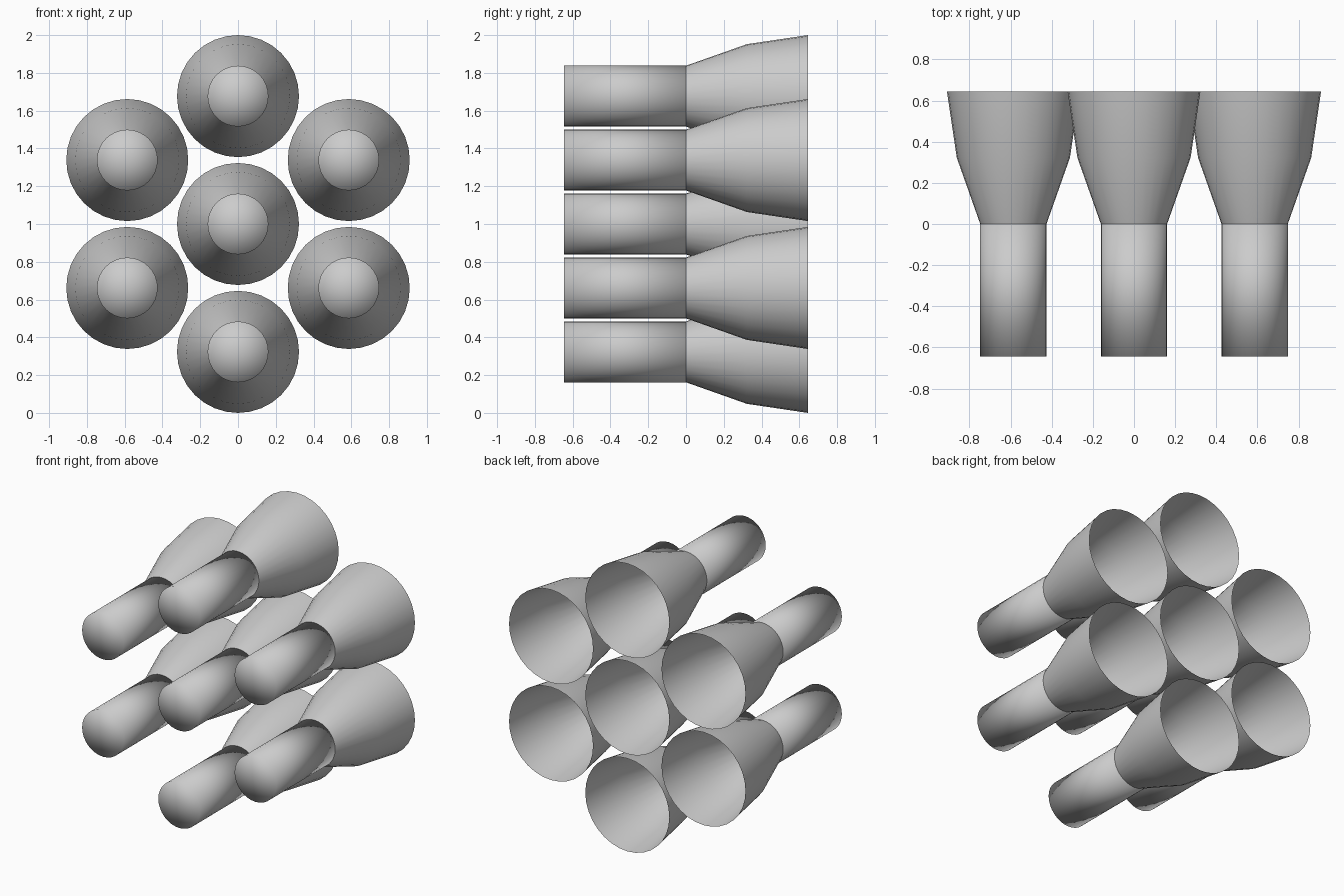
import bpy, bmesh
from math import sin, cos, pi

if "Cube" in bpy.data.objects:
    bpy.data.objects.remove(bpy.data.objects["Cube"])

SEG = 32
SPACING = 0.677


def revolve(name, profile, centre, cap=False):
    """Revolve (radius, y) points around a y-parallel axis, optionally capping both ends."""
    cx, cz = centre
    bm = bmesh.new()
    rings = []
    for r, y in profile:
        rings.append([bm.verts.new((r * cos(2 * pi * i / SEG), y, r * sin(2 * pi * i / SEG)))
                      for i in range(SEG)])
    for a, b in zip(rings, rings[1:]):
        for i in range(SEG):
            j = (i + 1) % SEG
            bm.faces.new((a[i], b[i], b[j], a[j]))
    if cap:
        for ring, (r, y) in ((rings[0], profile[0]), (rings[-1], profile[-1])):
            hub = bm.verts.new((0, y, 0))
            for i in range(SEG):
                bm.faces.new((ring[i], ring[(i + 1) % SEG], hub))
    bmesh.ops.recalc_face_normals(bm, faces=bm.faces)
    # An open bell must face outwards
    bm.faces.ensure_lookup_table()
    f = bm.faces[0]
    c = f.calc_center_median()
    if f.normal.x * c.x + f.normal.z * c.z < 0:
        bmesh.ops.reverse_faces(bm, faces=bm.faces)
    for f in bm.faces:
        f.smooth = True
    mesh = bpy.data.meshes.new(name)
    bm.to_mesh(mesh)
    bm.free()
    obj = bpy.data.objects.new(name, mesh)
    obj.location = (cx, 0, cz)
    bpy.context.collection.objects.link(obj)


# Hexagonal cluster: one in the middle, six around it
centres = [(0, 1.0)]
for k in range(6):
    a = pi / 2 + k * pi / 3
    centres.append((SPACING * cos(a), 1.0 + SPACING * sin(a)))

for n, c in enumerate(centres):
    # Closed engine body
    revolve(f"engine_body_{n}", [(0.161, -0.645), (0.161, 0.0)], c, cap=True)
    # Open thin-walled nozzle bell
    revolve(f"nozzle_bell_{n}", [(0.161, 0.0), (0.275, 0.322), (0.323, 0.645)], c)
